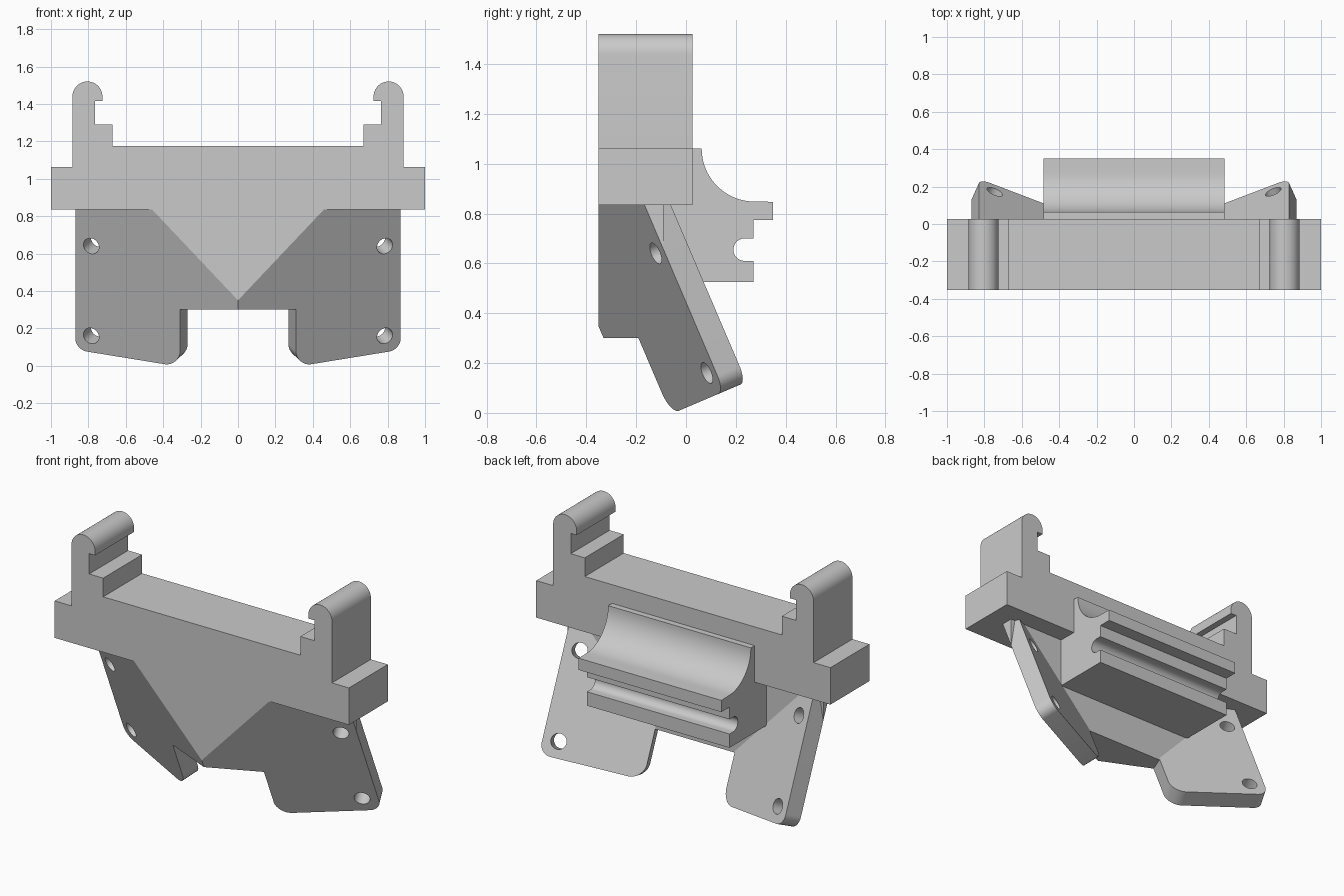
import bpy, bmesh, math
from mathutils import Vector

cube = bpy.data.objects.get("Cube")
if cube:
    bpy.data.objects.remove(cube, do_unlink=True)

grey = bpy.data.materials.new("plain_grey")
grey.use_nodes = True
grey.diffuse_color = (0.59, 0.59, 0.59, 1)
grey.node_tree.nodes["Principled BSDF"].inputs["Base Color"].default_value = (0.59, 0.59, 0.59, 1)

SLOPE_X, SLOPE_Z = 0.451, -0.427      # tilt of the wing plates
FRONT, BACK = -0.352, 0.026           # depth of the top bar
TIP = 0.35                            # height where the wing planes meet
BODY_BACK = -0.09


def wing_point(x, z, side):
    """Point on the front plane of a wing, from its front projection."""
    return Vector((side * x, FRONT + SLOPE_X * x + SLOPE_Z * (z - TIP), z))


def wing_inward(side):
    return Vector((-side * SLOPE_X, 1, -SLOPE_Z)).normalized()


def finish(bm, name):
    bmesh.ops.recalc_face_normals(bm, faces=bm.faces)
    mesh = bpy.data.meshes.new(name)
    bm.to_mesh(mesh)
    bm.free()
    mesh.materials.append(grey)
    obj = bpy.data.objects.new(name, mesh)
    bpy.context.collection.objects.link(obj)
    return obj


def prism(name, points, offset):
    """Solid made by sweeping a flat outline along an offset."""
    bm = bmesh.new()
    face = bm.faces.new([bm.verts.new(p) for p in points])
    swept = bmesh.ops.extrude_face_region(bm, geom=[face], use_keep_orig=True)
    verts = [g for g in swept["geom"] if isinstance(g, bmesh.types.BMVert)]
    bmesh.ops.translate(bm, verts=verts, vec=offset)
    return finish(bm, name)


def arc(cx, cy, r, start, end, steps=20):
    angles = [math.radians(start + (end - start) * i / steps) for i in range(steps + 1)]
    return [(cx + r * math.cos(a), cy + r * math.sin(a)) for a in angles]


def fillet(prev, corner, nxt, r, steps=10):
    """Rounded corner as a list of points."""
    c = Vector(corner)
    u = (Vector(prev) - c).normalized()
    v = (Vector(nxt) - c).normalized()
    half = math.acos(u.dot(v)) / 2
    centre = c + (u + v).normalized() * r / math.sin(half)
    a = c + u * r / math.tan(half) - centre
    b = c + v * r / math.tan(half) - centre
    return [tuple(centre + a.lerp(b, i / steps).normalized() * r) for i in range(steps + 1)]


# top bar with a hooked post at each end
half = [(1, 0.835), (1, 1.062), (0.885, 1.062)]
half += arc(0.805, 1.44, 0.08, 0, 180)
half += [(0.725, 1.415), (0.765, 1.415), (0.765, 1.29), (0.67, 1.29), (0.67, 1.175)]
outline = half + [(-x, z) for x, z in reversed(half)]
top_bar = prism("top_bar", [(x, FRONT, z) for x, z in outline], (0, BACK - FRONT, 0))

# central body, trimmed by the two wing planes
bm = bmesh.new()
bmesh.ops.create_cube(bm, size=1)
for v in bm.verts:
    v.co = ((0.87 if v.co.x > 0 else -0.87),
            (BODY_BACK if v.co.y > 0 else FRONT),
            (0.835 if v.co.z > 0 else 0.30))
for side in (1, -1):
    bmesh.ops.bisect_plane(
        bm, geom=bm.verts[:] + bm.edges[:] + bm.faces[:], dist=1e-5,
        plane_co=wing_point(0, TIP, side), plane_no=wing_inward(side), clear_inner=True)
    rim = [e for e in bm.edges if e.is_boundary]
    bmesh.ops.holes_fill(bm, edges=rim)
body = finish(bm, "central_body")

# wing plates with rounded lower corners
inner, outer = (0.31, -0.005), (0.87, 0.086)
inner_top, outer_top = (0.31, 0.677), (0.87, 0.835)
wing = [inner_top] + fillet(inner_top, inner, outer, 0.07)
wing += fillet(inner, outer, outer_top, 0.075) + [outer_top, (0.46, 0.835)]
plates = {}
for side, label in ((1, "left"), (-1, "right")):
    plates[side] = prism(label + "_wing_plate", [wing_point(x, z, side) for x, z in wing],
                         wing_inward(side) * 0.105)

# clamp block behind, with a curved seat and a round groove
clamp = [(-0.12, 0.525), (0.27, 0.525), (0.27, 0.61)]
clamp += arc(0.235, 0.655, 0.045, 270, 90)
clamp += [(0.27, 0.70), (0.27, 0.775), (0.35, 0.775), (0.35, 0.847)]
clamp += arc(0.275, 1.06, 0.212, 270, 180)
clamp += [(-0.12, 1.06)]
clamp_block = prism("clamp_block", [(-0.485, y, z) for y, z in clamp], (0.97, 0, 0))

# bolt holes, square to the wing plates
for side in (1, -1):
    for z in (0.64, 0.16):
        n = wing_inward(side)
        bpy.ops.mesh.primitive_cylinder_add(
            vertices=32, radius=0.045, depth=0.4,
            location=wing_point(0.785, z, side) + n * 0.05,
            rotation=n.to_track_quat('Z', 'Y').to_euler())
        cutter = bpy.context.object
        cutter.name = "hole_cutter"
        cutter.hide_render = True
        for target in (plates[side], body):
            mod = target.modifiers.new("bolt_hole", 'BOOLEAN')
            mod.operation = 'DIFFERENCE'
            mod.solver = 'EXACT'
            mod.object = cutter
            bpy.context.view_layer.objects.active = target
            bpy.ops.object.modifier_apply(modifier=mod.name)
        bpy.data.objects.remove(cutter, do_unlink=True)

# smooth curves, crisp edges
bpy.ops.object.select_all(action='DESELECT')
for obj in (top_bar, body, clamp_block, *plates.values()):
    obj.select_set(True)
bpy.context.view_layer.objects.active = top_bar
bpy.ops.object.shade_smooth_by_angle(angle=math.radians(30))
